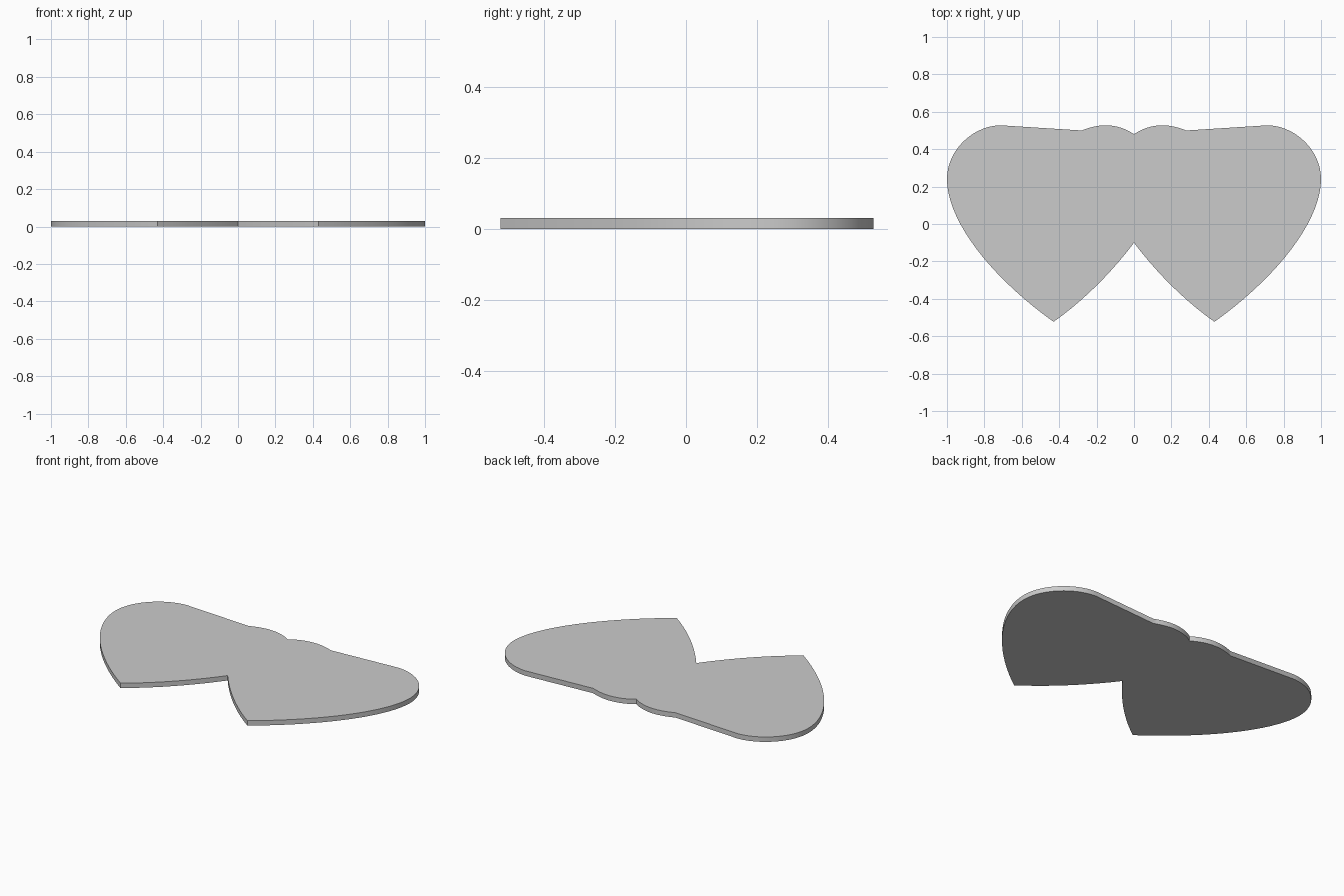
import bpy, bmesh, math
from mathutils import Vector
from mathutils.geometry import interpolate_bezier

if "Cube" in bpy.data.objects:
    bpy.data.objects.remove(bpy.data.objects["Cube"])

THICKNESS = 0.03

# right half of the outline: (start, handle, handle, end, steps)
segments = [
    ((0, 0.48), (0.04, 0.51), (0.10, 0.528), (0.15, 0.528), 6),        # small top bump, inner
    ((0.15, 0.528), (0.20, 0.528), (0.24, 0.515), (0.28, 0.50), 6),    # small top bump, outer
    ((0.28, 0.50), (0.43, 0.51), (0.57, 0.52), (0.72, 0.528), 1),      # straight top edge
    ((0.72, 0.528), (0.87, 0.52), (1, 0.39), (1, 0.24), 14),           # round shoulder
    ((1, 0.24), (1, 0.02), (0.77, -0.28), (0.43, -0.523), 18),         # outer side to tip
    ((0.43, -0.523), (0.27, -0.41), (0.12, -0.26), (0, -0.10), 10),    # inner side to notch
]
right = [Vector((0, 0.48))]
for a, b, c, d, n in segments:
    right += interpolate_bezier(Vector(a), Vector(b), Vector(c), Vector(d), n + 1)[1:]

# mirror to close the outline
outline = right + [Vector((-p.x, p.y)) for p in reversed(right[1:-1])]

# extrude into a flat plate
bm = bmesh.new()
face = bm.faces.new([bm.verts.new((p.x, p.y, 0)) for p in outline])
top = bmesh.ops.extrude_face_region(bm, geom=[face], use_keep_orig=True)
verts = [g for g in top["geom"] if isinstance(g, bmesh.types.BMVert)]
bmesh.ops.translate(bm, verts=verts, vec=(0, 0, THICKNESS))
bmesh.ops.recalc_face_normals(bm, faces=bm.faces)
bmesh.ops.triangulate(bm, faces=[f for f in bm.faces if len(f.verts) > 4])
mesh = bpy.data.meshes.new("double_heart_plate")
bm.to_mesh(mesh)
bm.free()

plate = bpy.data.objects.new("double_heart_plate", mesh)
bpy.context.collection.objects.link(plate)
bpy.context.view_layer.objects.active = plate
plate.select_set(True)
bpy.ops.object.shade_smooth_by_angle(angle=math.radians(30))
